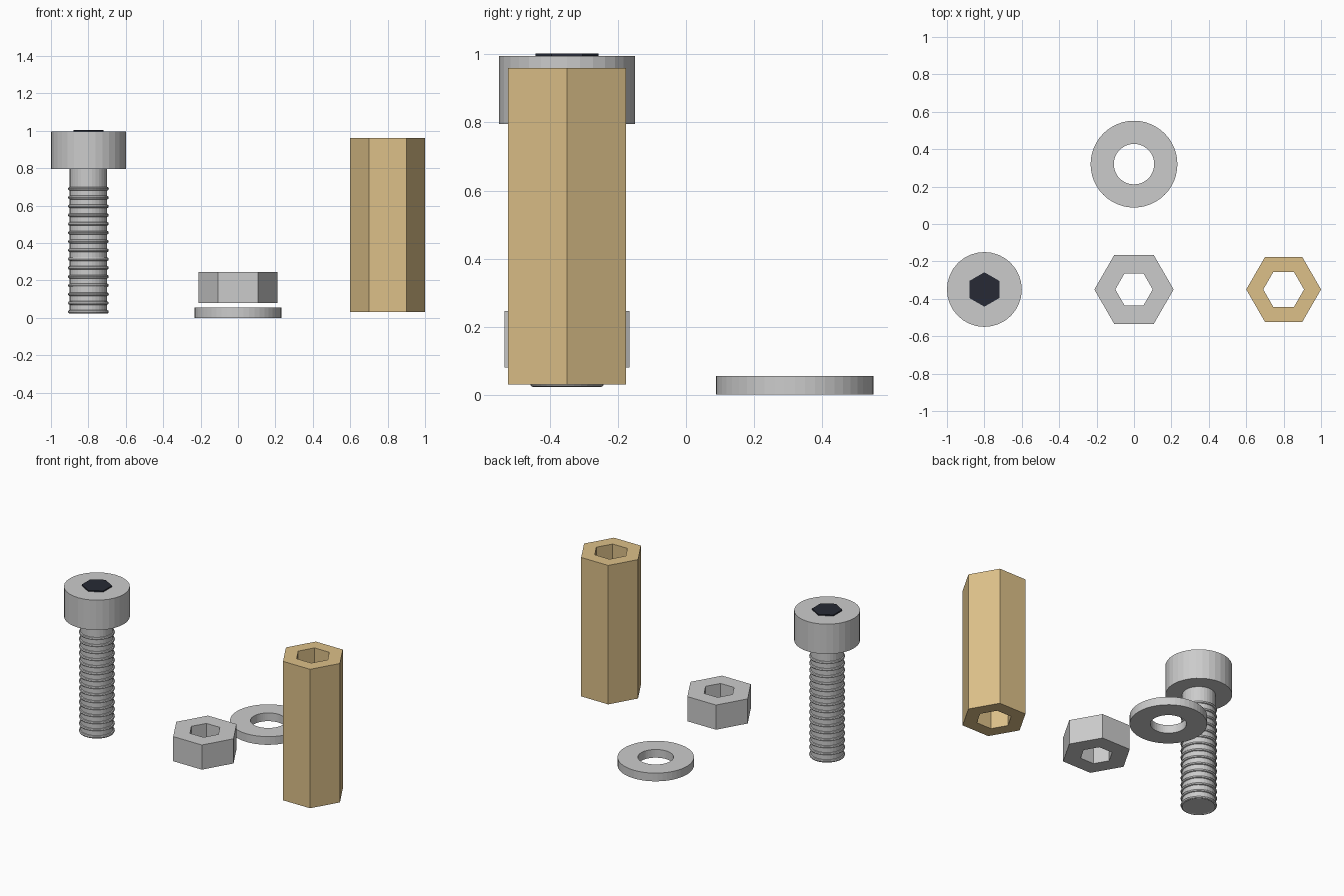
import bpy
import bmesh
from math import cos, sin, pi

if "Cube" in bpy.data.objects:
    bpy.data.objects.remove(bpy.data.objects["Cube"])


def material(name, rgb):
    mat = bpy.data.materials.new(name)
    mat.diffuse_color = (*rgb, 1)
    mat.use_nodes = True
    mat.node_tree.nodes["Principled BSDF"].inputs["Base Color"].default_value = mat.diffuse_color
    return mat


def prism(name, x, y, z0, z1, radius, sides, hole=0, turn=0, mat=None):
    """Upright prism standing from z0 to z1, optionally with a through hole."""
    bm = bmesh.new()

    def ring(r, z):
        angles = [turn + 2 * pi * i / sides for i in range(sides)]
        return [bm.verts.new((r * cos(a), r * sin(a), z - z0)) for a in angles]

    rings = [ring(radius, z0), ring(radius, z1)]
    if hole:
        rings += [ring(hole, z1), ring(hole, z0)]
        pairs = list(zip(rings, rings[1:] + rings[:1]))
    else:
        pairs = [(rings[0], rings[1])]
        bm.faces.new(rings[0][::-1])
        bm.faces.new(rings[1])
    for a, b in pairs:
        for i in range(sides):
            j = (i + 1) % sides
            bm.faces.new((a[i], a[j], b[j], b[i]))
    bmesh.ops.recalc_face_normals(bm, faces=bm.faces)
    mesh = bpy.data.meshes.new(name)
    bm.to_mesh(mesh)
    bm.free()
    if mat:
        mesh.materials.append(mat)
    obj = bpy.data.objects.new(name, mesh)
    obj.location = (x, y, z0)
    bpy.context.collection.objects.link(obj)
    return obj


brass = material("brass", (0.72, 0.53, 0.25))
dark = material("dark_socket", (0.02, 0.023, 0.035))

# Socket-head bolt
BX, BY = -0.8, -0.35
prism("bolt_head", BX, BY, 0.795, 0.995, 0.2, 32)
prism("hex_socket", BX, BY, 0.945, 1.003, 0.092, 6, turn=pi / 6, mat=dark)
prism("bolt_shank", BX, BY, 0.025, 0.795, 0.1, 32)

# Thread ridges
for i in range(15):
    bpy.ops.mesh.primitive_torus_add(
        location=(BX, BY, 0.032 + i * 0.047), major_radius=0.099,
        minor_radius=0.01, major_segments=32, minor_segments=8)
    bpy.context.object.name = f"thread_ridge_{i + 1}"

# Nut, washer and brass standoff
prism("hex_nut", 0, BY, 0.08, 0.245, 0.212, 6, hole=0.1)
prism("washer", 0, 0.32, 0, 0.055, 0.232, 48, hole=0.108)
prism("hex_standoff", 0.8, BY, 0.03, 0.96, 0.2, 6, hole=0.109, mat=brass)
